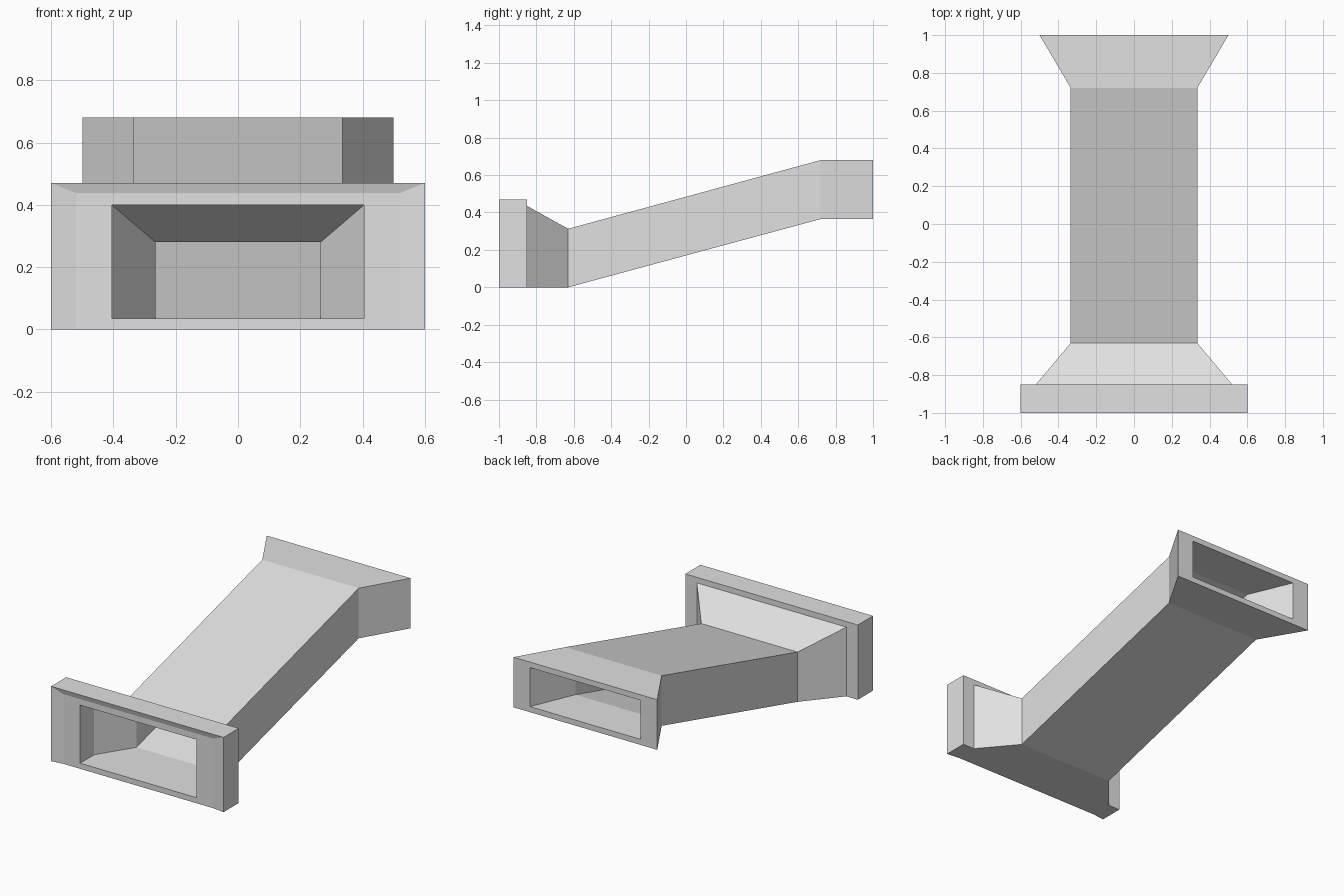
import bpy
import bmesh

if "Cube" in bpy.data.objects:
    bpy.data.objects.remove(bpy.data.objects["Cube"], do_unlink=True)

grey = bpy.data.materials.new("light_grey")
grey.use_nodes = True
colour = (0.75, 0.75, 0.75, 1)
grey.diffuse_color = colour
grey.node_tree.nodes["Principled BSDF"].inputs["Base Color"].default_value = colour


def ring(y, half_width, bottom, top):
    """Rectangular cross-section across the duct."""
    w = half_width
    return [(-w, y, bottom), (w, y, bottom), (w, y, top), (-w, y, top)]


def loft(name, *skins):
    """Join each list of rings into a skin; outer skins run to +y, inner to -y."""
    bm = bmesh.new()
    for skin in skins:
        loops = [[bm.verts.new(p) for p in r] for r in skin]
        for a, b in zip(loops, loops[1:]):
            for i in range(4):
                j = (i + 1) % 4
                bm.faces.new((a[i], a[j], b[j], b[i]))
    # Merge the underside into one clean polygon
    base = [f for f in bm.faces if all(abs(v.co.z) < 1e-6 for v in f.verts)]
    if len(base) > 1:
        bmesh.ops.dissolve_faces(bm, faces=base)
    bm.normal_update()
    mesh = bpy.data.meshes.new(name)
    bm.to_mesh(mesh)
    bm.free()
    mesh.materials.append(grey)
    obj = bpy.data.objects.new(name, mesh)
    bpy.context.collection.objects.link(obj)
    return obj


# Shared cross-sections where the parts meet
neck_out = ring(-0.85, 0.52, 0, 0.435)
neck_in = ring(-0.85, 0.405, 0.035, 0.40)
low_out = ring(-0.63, 0.335, 0, 0.313)
low_in = ring(-0.63, 0.265, 0.035, 0.28)
high_out = ring(0.72, 0.335, 0.365, 0.68)
high_in = ring(0.72, 0.265, 0.40, 0.645)

# Front flange with a shallow dished face around the opening
loft("front_flange", [
    neck_in,
    ring(-0.99, 0.405, 0.035, 0.40),
    ring(-0.99, 0.52, 0, 0.438),
    ring(-1.0, 0.60, 0, 0.47),
    ring(-0.85, 0.60, 0, 0.47),
    neck_out,
])

# Funnel narrowing from the flange to the channel
loft("front_funnel", [neck_out, low_out], [low_in, neck_in])

# Sloping rectangular channel
loft("sloped_channel", [low_out, high_out], [high_in, low_in])

# Flared outlet at the raised rear end
loft("rear_outlet", [
    high_out,
    ring(1.0, 0.50, 0.365, 0.68),
    ring(1.0, 0.385, 0.40, 0.645),
    high_in,
])
